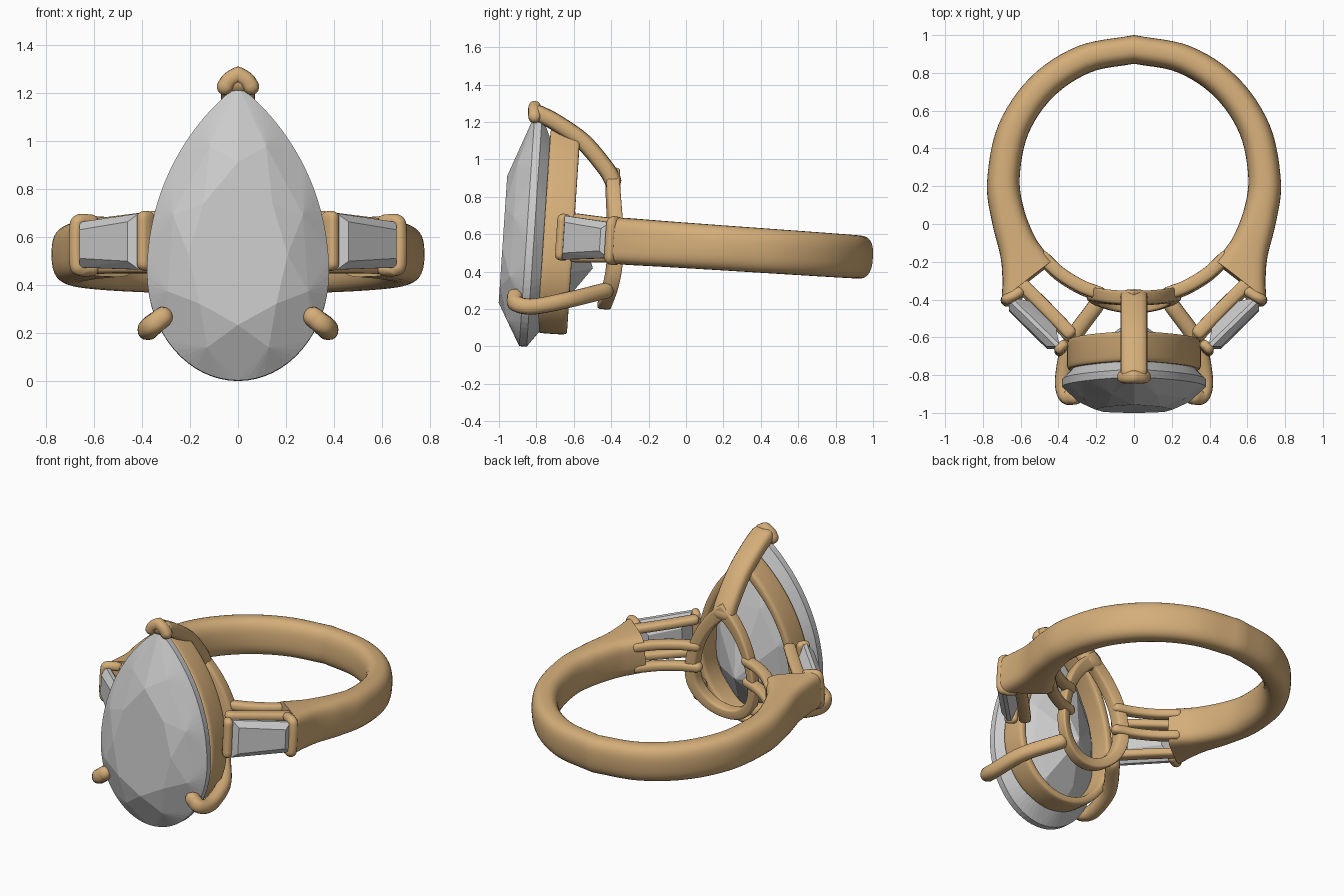
import bpy, bmesh, math
from mathutils import Vector as V, Matrix

if "Cube" in bpy.data.objects:
    bpy.data.objects.remove(bpy.data.objects["Cube"])

# The whole ring leans slightly about the x axis
TILT = (Matrix.Translation((0, 0, .52)) @ Matrix.Rotation(-.067, 4, 'X')
        @ Matrix.Translation((0, 0, -.52)))
gold = bpy.data.materials.new("gold")
gold.diffuse_color = (.66, .42, .19, 1)
gold.use_nodes = True
gold.node_tree.nodes["Principled BSDF"].inputs["Base Color"].default_value = gold.diffuse_color


def finish(name, bm, metal=True, mirror=False):
    bmesh.ops.recalc_face_normals(bm, faces=bm.faces)
    bm.transform(TILT)
    me = bpy.data.meshes.new(name)
    bm.to_mesh(me)
    bm.free()
    ob = bpy.data.objects.new(name, me)
    bpy.context.collection.objects.link(ob)
    if metal:
        me.materials.append(gold)
        bpy.ops.object.select_all(action='DESELECT')
        ob.select_set(True)
        bpy.context.view_layer.objects.active = ob
        bpy.ops.object.shade_smooth_by_angle(angle=math.radians(42))
    if mirror:
        m = ob.modifiers.new("mirror", 'MIRROR')
        m.use_mirror_merge = False
    return ob


def section(a, b, up, n=2.0, k=24):
    """Superellipse spanning a to b, with half height vector up."""
    c, h, out = (a + b) / 2, (b - a) / 2, []
    for i in range(k):
        t = 2 * math.pi * i / k
        f = lambda q: math.copysign(abs(q) ** (2 / n), q)
        out.append(c + h * f(math.cos(t)) + up * f(math.sin(t)))
    return out


def loft(name, rings, closed=False, mirror=False):
    bm = bmesh.new()
    vs = [[bm.verts.new(p) for p in r] for r in rings]
    k = len(vs[0])
    for i in range(len(vs) if closed else len(vs) - 1):
        a, b = vs[i], vs[(i + 1) % len(vs)]
        for j in range(k):
            bm.faces.new((a[j], a[(j + 1) % k], b[(j + 1) % k], b[j]))
    if not closed:
        bm.faces.new(vs[0])
        bm.faces.new(vs[-1])
    return finish(name, bm, True, mirror)


def spline(pts, steps=6):
    """Smooth path through the points (Catmull-Rom)."""
    q = [pts[0] * 2 - pts[1]] + pts + [pts[-1] * 2 - pts[-2]]
    out = []
    for i in range(1, len(q) - 2):
        a, b, c, d = q[i - 1:i + 3]
        for s in range(steps):
            t = s / steps
            out.append(.5 * (2 * b + (c - a) * t + (2 * a - 5 * b + 4 * c - d) * t ** 2
                             + (3 * b - a - 3 * c + d) * t ** 3))
    return out + [pts[-1]]


def rod(name, pts, w, h, ref=(0, 0, 1), n=2.3, mirror=True):
    """Sweep a rounded bar along a path, with domed ends."""
    path = spline([V(p) for p in pts])
    rings, last = [], len(path) - 1
    for i, p in enumerate(path):
        tan = (path[min(i + 1, last)] - path[max(i - 1, 0)]).normalized()
        side = tan.cross(V(ref)).normalized()
        up = side.cross(tan)
        r = min(w, h)
        dome = [(p, 1)]
        if i in (0, last):
            sg = -1 if i == 0 else 1
            dome = [(p + tan * sg * r * math.sin(a), math.cos(a)) for a in (0, .5, 1, 1.35)]
            if i == 0:
                dome.reverse()
        for c, s in dome:
            rings.append(section(c - side * w * s, c + side * w * s, up * h * s, n, 16))
    return loft(name, rings, False, mirror)


def pear(t, w, lo, hi, zc):
    """Pear outline: t = 0 at the point, 0.5 at the round bottom."""
    s, sg = (2 * t, 1) if t <= .5 else (2 - 2 * t, -1)
    if s < .55:
        H = hi - zc
        c = (H * H - w * w) / (2 * w)
        a = math.atan2(H, c) * (1 - s / .55)
        return sg * ((c + w) * math.cos(a) - c), zc + (c + w) * math.sin(a)
    a = (s - .55) / .45 * math.pi / 2
    return sg * w * math.cos(a), zc - (zc - lo) * math.sin(a)


def hull(name, pts, mirror=False):
    bm = bmesh.new()
    for p in pts:
        bm.verts.new(p)
    r = bmesh.ops.convex_hull(bm, input=bm.verts[:])
    bmesh.ops.delete(bm, geom=[v for v in bm.verts if not v.link_faces], context='VERTS')
    bmesh.ops.dissolve_limit(bm, angle_limit=.01, verts=bm.verts[:], edges=bm.edges[:])
    return finish(name, bm, False, mirror)


# Centre stone: table, crown break, girdle, pavilion break, culet
def stone_ring(n, y, s, off=0):
    out = []
    for i in range(n):
        x, z = pear(((i + off) / n) % 1, .38, -.057, 1.18, .395)
        out.append(V((x * s, y, .44 + (z - .44) * s)))
    return out


hull("centre_stone", stone_ring(8, -.98, .55) + stone_ring(8, -.93, .8, .5)
     + stone_ring(72, -.855, 1) + stone_ring(72, -.815, 1)
     + stone_ring(8, -.65, .6, .5) + [V((0, -.49, .385))])


# Pear-shaped seat under the stone and smaller gallery at the finger
def pear_ring(name, w, lo, hi, zc, wall, y, half, curve):
    rings = []
    for i in range(72):
        xo, zo = pear(i / 72, w, lo, hi, zc)
        xi, zi = pear(i / 72, w - wall, lo + wall, hi - wall * 1.7, zc)
        rings.append(section(V((xo, y + curve * xo * xo, zo)), V((xi, y + curve * xi * xi, zi)),
                             V((0, half, 0)), 5))
    loft(name, rings, True)


pear_ring("stone_seat", .355, .02, 1.12, .40, .05, -.685, .08, 0)
pear_ring("gallery", .25, .17, .93, .43, .065, -.415, .037, .8)

# Band: inner and outer points of half the shank, swelling to the shoulder
half = [((0, .85), (0, 1.0)), ((.231, .804), (.30, .94)), ((.428, .673), (.55, .775)),
        ((.56, .475), (.72, .52)), ((.605, .245), (.778, .22)), ((.583, .08), (.752, .01)),
        ((.53, -.06), (.708, -.17)), ((.485, -.13), (.697, -.29)), ((.43, -.2), (.70, -.41))]
ins = spline([V((*a, .54)) for a, b in half])
outs = spline([V((*b, .54)) for a, b in half])
side_rings, count = [], len(ins) - 1
for i in range(count + 1):
    u = i / count
    side_rings.append((ins[i], outs[i], .115 + .01 * u, 2.6 + 4 * max(0, u - .55)))
flip = lambda p: V((-p.x, p.y, p.z))
full = [(flip(a), flip(b), h, n) for a, b, h, n in side_rings[:0:-1]] + side_rings
loft("band", [section(a, b, V((0, 0, h)), n, 32) for a, b, h, n in full])

# Finger arcs and side stone rails, upper and lower
for tag, sg in (("upper", 1), ("lower", -1)):
    arc = [(.645 * math.sin(a), .245 - .645 * math.cos(a), .54 + sg * .07)
           for a in (.85, .65, .45, .28)]
    rod(tag + "_finger_arc", arc, .035, .028, n=3)
    rod(tag + "_stone_rail", [(.59, -.33, .54 + sg * .09), (.46, -.46, .54 + sg * .097),
                              (.34, -.585, .54 + sg * .105)], .036, .026, n=3)

# Tapered side stones
p0, p1 = V((.655, -.405, 0)), V((.405, -.65, 0))
nrm = V((.7, -.714, 0))
pts = []
for depth, inset in ((.045, .035), (.012, 0), (-.01, 0), (-.065, .075)):
    for u, lo, hi in ((0, .445, .635), (1, .42, .655)):
        along = (p1 - p0).normalized() * inset * (1 - 2 * u)
        base = (p0, p1)[u] + along + nrm * depth
        pts += [base + V((0, 0, lo + inset)), base + V((0, 0, hi - inset))]
hull("side_stone", pts, True)

# End bars holding the side stones
rod("outer_stone_bracket", [(.61, -.37, .64), (.66, -.40, .64), (.675, -.405, .61),
                            (.675, -.405, .47), (.66, -.40, .44), (.61, -.37, .44)],
    .028, .028, ref=(.7, -.7, .1))
rod("inner_stone_bar", [(.385, -.66, .44), (.385, -.66, .54), (.385, -.66, .64)],
    .026, .04, ref=(.7, -.7, 0), n=3)

# Lower prongs hook over the stone
rod("lower_prong", [(.315, -.895, .205), (.36, -.885, .168), (.375, -.79, .16),
                    (.33, -.60, .21), (.2, -.415, .27)], .043, .043)

# Tip prong with a chevron cap over the point
rod("tip_prong", [(0, -.835, 1.19), (0, -.742, 1.15), (0, -.586, 1.055),
                  (0, -.455, .92), (0, -.415, .86)], .072, .046, n=3, mirror=False)
rod("tip_chevron", [(.055, -.855, 1.172), (.035, -.858, 1.20), (0, -.858, 1.222)],
    .034, .034, ref=(0, 1, 0))
